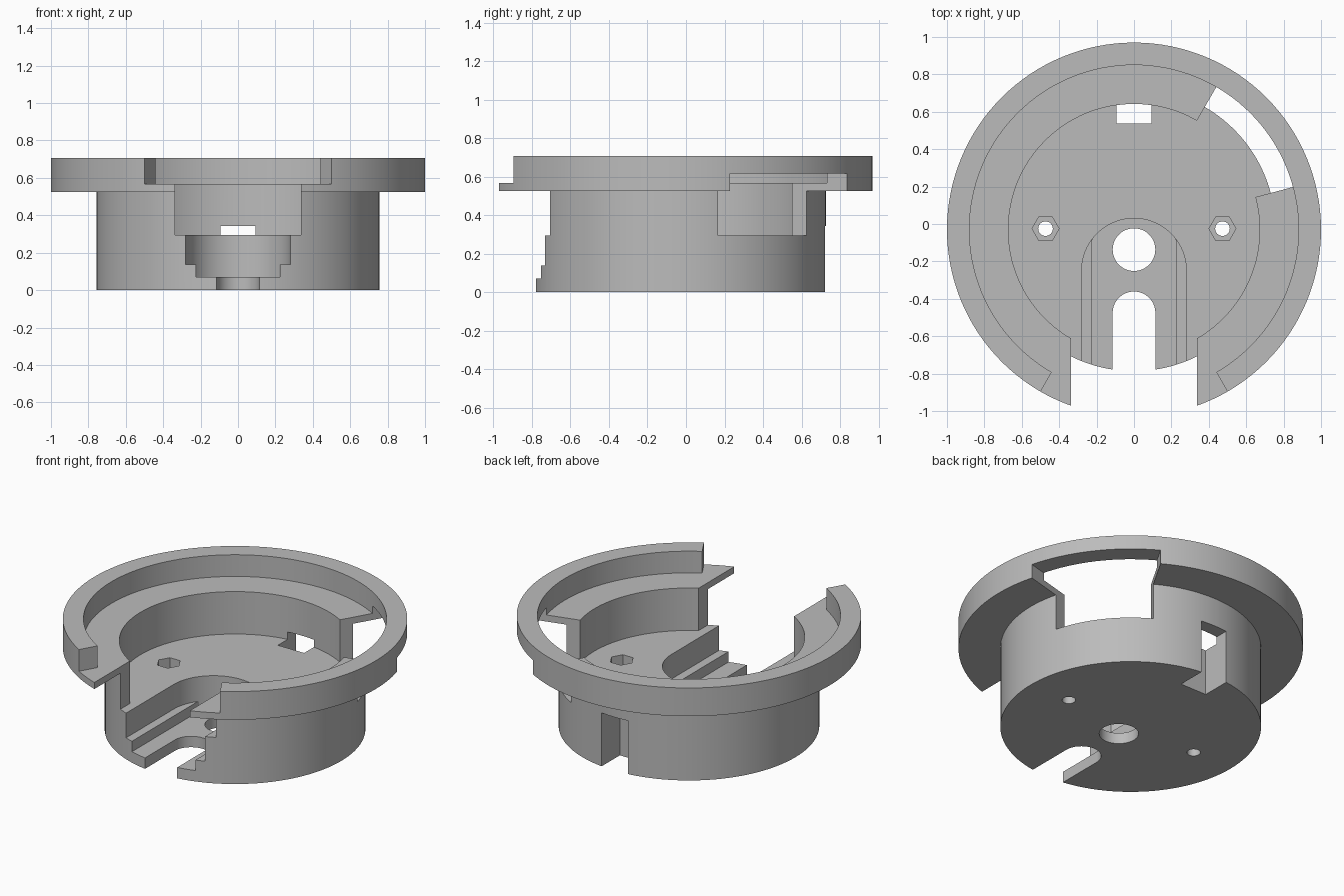
import bpy
import bmesh
from math import cos, sin, pi, radians

cube = bpy.data.objects.get("Cube")
if cube:
    bpy.data.objects.remove(cube, do_unlink=True)

CY = -0.03          # y of the common axis
SEGS = 128
FLOOR, LEDGE = 0.295, 0.567
BOWL_R, BODY_R, RIM_R = 0.672, 0.757, 0.88

grey = bpy.data.materials.new("plain grey")
grey.use_nodes = True
colour = (0.5, 0.5, 0.5, 1)
grey.diffuse_color = colour
grey.node_tree.nodes["Principled BSDF"].inputs["Base Color"].default_value = colour


def finish(name, bm):
    bmesh.ops.recalc_face_normals(bm, faces=bm.faces)
    mesh = bpy.data.meshes.new(name)
    bm.to_mesh(mesh)
    bm.free()
    mesh.materials.append(grey)
    ob = bpy.data.objects.new(name, mesh)
    bpy.context.collection.objects.link(ob)
    return ob


def arc(r, start, end, n, cx=0.0, cy=0.0):
    angles = [radians(start + (end - start) * i / n) for i in range(n + 1)]
    return [(cx + r * cos(a), cy + r * sin(a)) for a in angles]


def lathe(name, profile):
    """Stack of rings joined by quads, closed by a flat cap at each end."""
    bm = bmesh.new()
    rings = [[bm.verts.new((x, y, z)) for x, y in arc(r, 0, 360, SEGS, 0, CY)[:-1]]
             for r, z in profile]
    for a, b in zip(rings, rings[1:]):
        for i in range(SEGS):
            j = (i + 1) % SEGS
            bm.faces.new((a[i], a[j], b[j], b[i]))
    bm.faces.new(rings[0])
    bm.faces.new(rings[-1])
    return finish(name, bm)


def prism(name, outline, z0, z1):
    bm = bmesh.new()
    low = [bm.verts.new((x, y, z0)) for x, y in outline]
    high = [bm.verts.new((x, y, z1)) for x, y in outline]
    bm.faces.new(low)
    bm.faces.new(high)
    for i in range(len(low)):
        j = (i + 1) % len(low)
        bm.faces.new((low[i], low[j], high[j], high[i]))
    return finish(name, bm)


def box(x, y0, y1):
    return [(-x, y0), (x, y0), (x, y1), (-x, y1)]


def channel(r, cy):
    """Round-ended slot that runs out through the front."""
    return arc(r, 0, 180, 48, 0, cy) + [(-r, -1.2), (r, -1.2)]


def sector(start, end):
    return (arc(0.5, start, start, 1, 0, CY)[:1] + arc(1.1, start, end, 24, 0, CY)
            + arc(0.5, end, end, 1, 0, CY)[:1])


# Stepped round housing with bowl, ledge and raised rim
housing = lathe("round_housing", [
    (BODY_R, 0), (BODY_R, 0.525), (1, 0.525), (1, 0.706), (RIM_R, 0.706),
    (RIM_R, LEDGE), (BOWL_R, LEDGE), (BOWL_R, FLOOR)])

# Openings: front gap, rim gap, side window, rear notch
wide = channel(0.28, -0.25)
narrow = [(max(-0.225, min(0.225, x)), y) for x, y in wide]
cutters = [
    prism("front_gap", box(0.338, -1.2, -0.4), FLOOR, 0.9),
    prism("rim_gap", sector(240, 300), LEDGE, 0.9),
    prism("side_window", sector(15, 60), FLOOR, 0.615),
    prism("rear_notch", box(0.093, 0.537, 0.9), -0.1, 0.342),
    # Stepped cable channel, its open slot and round hole
    prism("upper_channel", wide, 0.137, 0.5),
    prism("lower_channel", narrow, 0.07, 0.2),
    prism("open_slot", channel(0.114, -0.475), -0.1, 0.1),
    prism("cable_hole", arc(0.114, 0, 360, 48, 0, -0.137)[:-1], -0.1, 0.1),
]
# Screw holes with hexagonal nut pockets
for side in (-1, 1):
    x = side * 0.473
    cutters.append(prism("nut_pocket", arc(0.072, 0, 360, 6, x, -0.025)[:-1], 0.15, 0.4))
    cutters.append(prism("screw_hole", arc(0.039, 0, 360, 32, x, -0.025)[:-1], -0.1, 0.2))

bpy.ops.object.select_all(action='DESELECT')
bpy.context.view_layer.objects.active = housing
housing.select_set(True)
for cutter in cutters:
    cutter.hide_render = True
    mod = housing.modifiers.new(cutter.name, 'BOOLEAN')
    mod.operation = 'DIFFERENCE'
    mod.solver = 'EXACT'
    mod.object = cutter
    bpy.ops.object.modifier_apply(modifier=mod.name)
for cutter in cutters:
    bpy.data.objects.remove(cutter, do_unlink=True)

bpy.ops.object.shade_smooth_by_angle(angle=radians(20))
